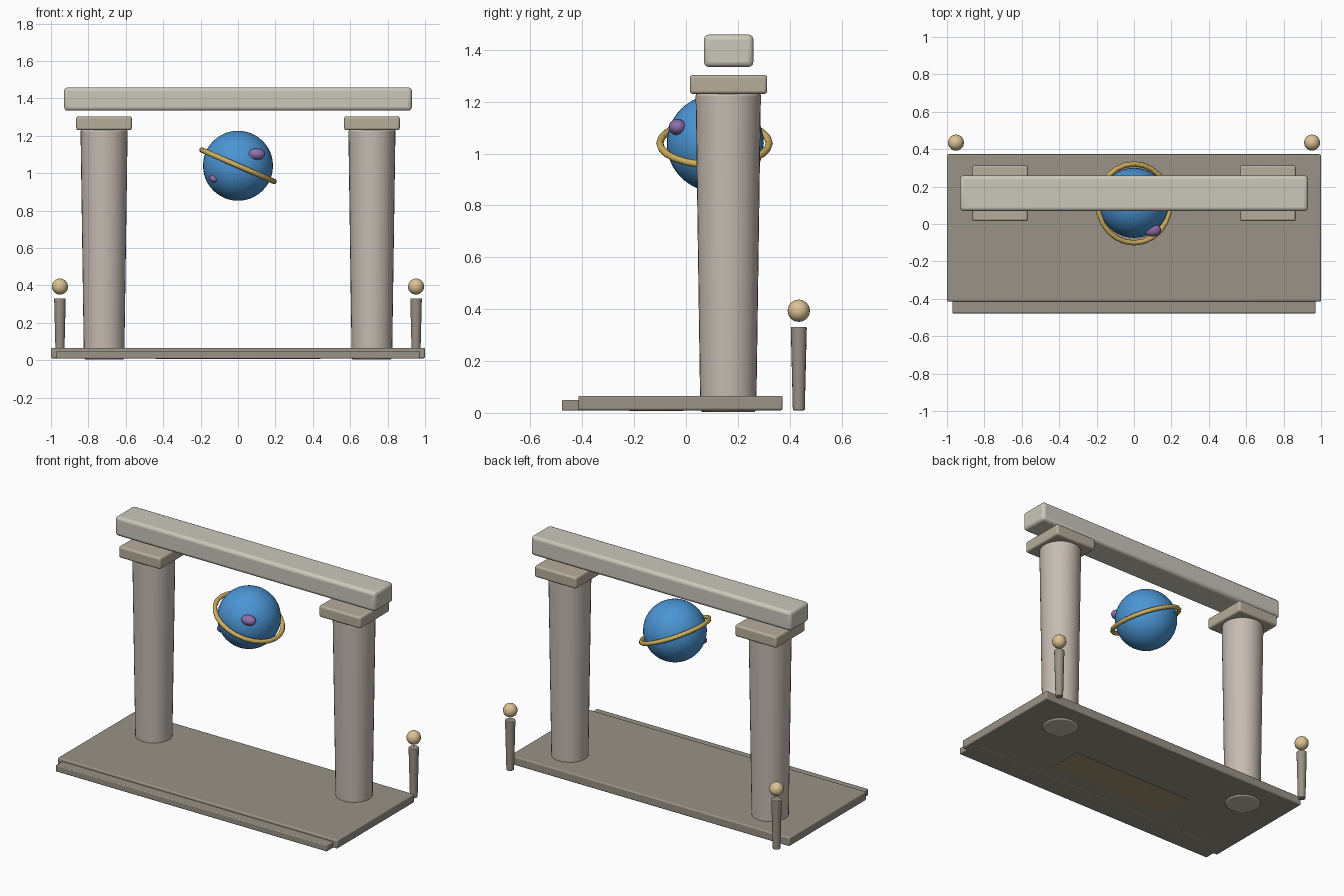
import bpy, math
from mathutils import Vector

if "Cube" in bpy.data.objects:
    bpy.data.objects.remove(bpy.data.objects["Cube"])

def mat(name, rgb):
    m = bpy.data.materials.new(name)
    m.diffuse_color = (*rgb, 1)
    m.use_nodes = True
    m.node_tree.nodes["Principled BSDF"].inputs["Base Color"].default_value = m.diffuse_color
    return m

STONE = mat("column_stone", (0.56, 0.50, 0.44))
BEAM = mat("beam_stone", (0.60, 0.58, 0.50))
CAP = mat("capital_stone", (0.47, 0.42, 0.33))
FLOOR = mat("floor_stone", (0.32, 0.29, 0.24))
POST = mat("post_stone", (0.32, 0.28, 0.23))
INLAY = mat("inlay_brown", (0.38, 0.30, 0.18))
BLUE = mat("planet_blue", (0.07, 0.30, 0.66))
GOLD = mat("ring_gold", (0.62, 0.43, 0.11))
PURPLE = mat("spot_purple", (0.27, 0.16, 0.42))
LAMP = mat("lamp_tan", (0.72, 0.54, 0.30))

def finish(name, m, bevel=0, smooth=True):
    o = bpy.context.object
    o.name = name
    o.data.materials.append(m)
    if bevel:
        b = o.modifiers.new("bevel", 'BEVEL')
        b.width, b.segments, b.limit_method = bevel, 3, 'ANGLE'
        b.angle_limit = math.radians(40)
    if smooth:
        bpy.ops.object.shade_smooth_by_angle(angle=math.radians(35))
    return o

def box(name, lo, hi, m, bevel=0):
    lo, hi = Vector(lo), Vector(hi)
    bpy.ops.mesh.primitive_cube_add(size=1, location=(lo + hi) / 2)
    o = bpy.context.object
    o.scale = hi - lo
    bpy.ops.object.transform_apply(location=False, rotation=False, scale=True)
    return finish(name, m, bevel)

def taper(name, x, y, z0, z1, r0, r1, m, sides, bevel):
    bpy.ops.mesh.primitive_cone_add(vertices=sides, radius1=r0, radius2=r1,
                                    depth=z1 - z0, location=(x, y, (z0 + z1) / 2))
    return finish(name, m, bevel)

def ball(name, loc, radii, m, seg=32, rings=16):
    bpy.ops.mesh.primitive_uv_sphere_add(segments=seg, ring_count=rings, radius=1, location=loc)
    bpy.context.object.scale = radii
    bpy.ops.object.transform_apply(location=False, rotation=False, scale=True)
    o = finish(name, m, smooth=False)
    bpy.ops.object.shade_smooth()
    return o

# Floor slab, front step and inlay under the slab
box("floor_slab", (-1, -0.415, 0.01), (1, 0.373, 0.066), FLOOR, 0.008)
box("front_step", (-0.97, -0.478, 0.009), (0.97, -0.33, 0.05), FLOOR, 0.005)
box("floor_inlay", (-0.44, -0.22, 0.007), (0.44, -0.01, 0.045), INLAY)

# Columns, capitals, lamp posts and lamps on both sides
for side, s in (("left", -1), ("right", 1)):
    x = 0.716 * s
    taper(side + "_column", x, 0.163, 0.003, 1.235, 0.108, 0.126, STONE, 32, 0.012)
    box(side + "_capital", (x - 0.149, 0.015, 1.23), (x + 0.149, 0.313, 1.304), CAP, 0.012)
    taper(side + "_post", 0.952 * s, 0.435, 0.01, 0.331, 0.023, 0.031, POST, 16, 0.004)
    ball(side + "_lamp", (0.952 * s, 0.435, 0.394), (0.043,) * 3, LAMP, 20, 12)

# Top beam
box("top_beam", (-0.93, 0.069, 1.334), (0.93, 0.26, 1.459), BEAM, 0.02)

# Floating planet with tilted ring and surface spots
ball("planet", (0, 0.113, 1.04), (0.187,) * 3, BLUE, 40, 24)
bpy.ops.mesh.primitive_torus_add(major_segments=24, minor_segments=8, major_radius=0.211,
                                 minor_radius=0.014, location=(0, 0.11, 1.04),
                                 rotation=(0, math.radians(23.5), 0))
finish("planet_ring", GOLD, smooth=False)
bpy.ops.object.shade_smooth()
ball("large_spot", (0.098, -0.032, 1.102), (0.047, 0.035, 0.031), PURPLE, 20, 12)
ball("small_spot", (-0.122, 0.01, 0.972), (0.032, 0.026, 0.022), PURPLE, 16, 10)
